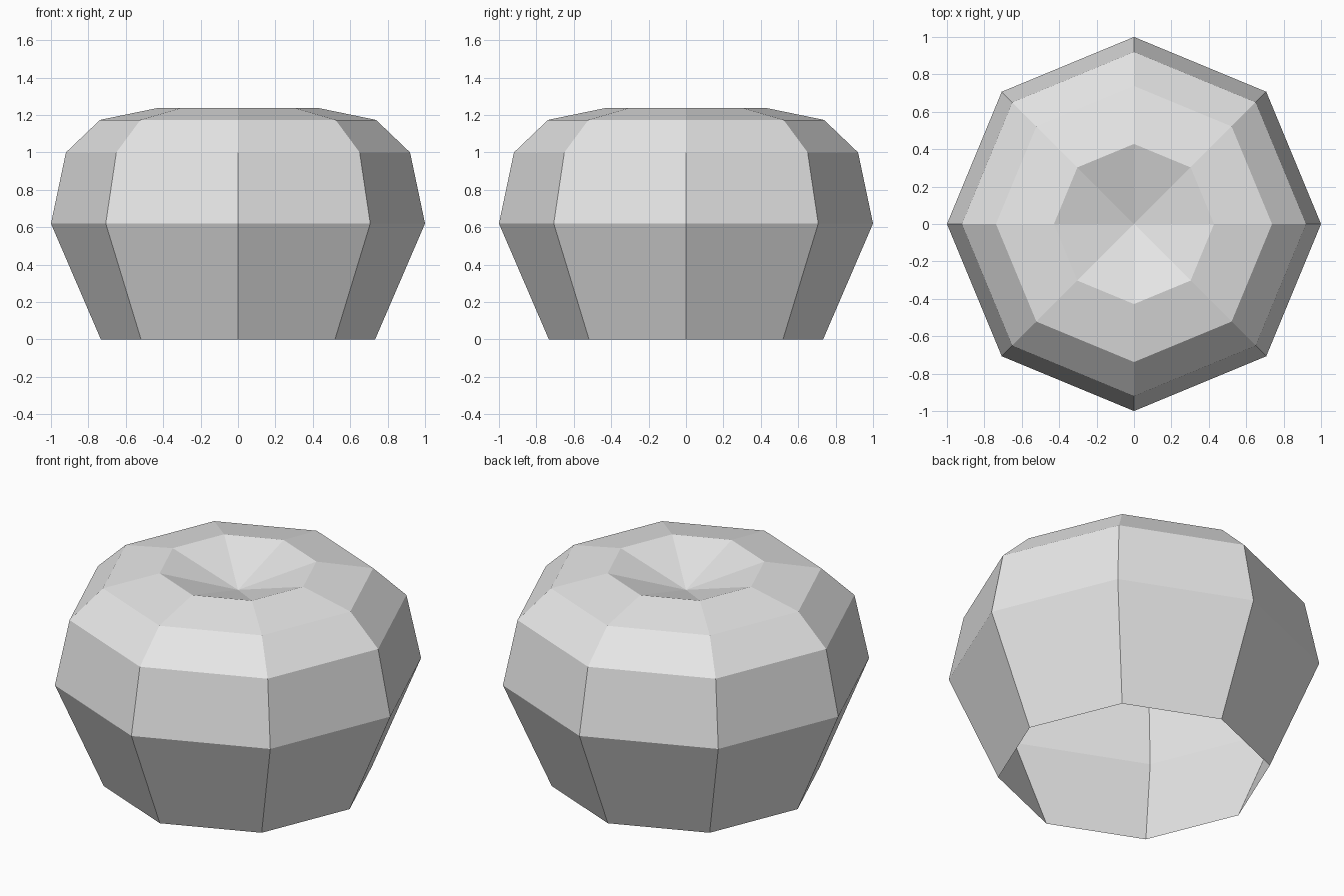
import bpy
import bmesh
from math import cos, sin, tau

SIDES = 8

cube = bpy.data.objects.get("Cube")
if cube:
    bpy.data.objects.remove(cube, do_unlink=True)

# Single plain grey
grey = bpy.data.materials.new("plain_grey")
grey.use_nodes = True
colour = (0.8, 0.8, 0.8, 1)
grey.diffuse_color = colour
grey.node_tree.nodes["Principled BSDF"].inputs["Base Color"].default_value = colour

# Wall profile (radius, height) from the open bottom rim to the top rim
profile = [(0.733, 0), (1, 0.62), (0.92, 1), (0.738, 1.174), (0.428, 1.238)]
dimple_height = 1.105

bm = bmesh.new()
rings = [
    [bm.verts.new((r * cos(tau * i / SIDES), r * sin(tau * i / SIDES), z))
     for i in range(SIDES)]
    for r, z in profile
]

# Faceted walls
for low, high in zip(rings, rings[1:]):
    for i in range(SIDES):
        j = (i + 1) % SIDES
        bm.faces.new((low[i], low[j], high[j], high[i]))

# Sunken centre of the top
centre = bm.verts.new((0, 0, dimple_height))
top = rings[-1]
for i in range(SIDES):
    bm.faces.new((top[i], top[(i + 1) % SIDES], centre))

mesh = bpy.data.meshes.new("faceted_shell")
bm.to_mesh(mesh)
bm.free()
mesh.materials.append(grey)
shell = bpy.data.objects.new("faceted_shell", mesh)
bpy.context.scene.collection.objects.link(shell)
